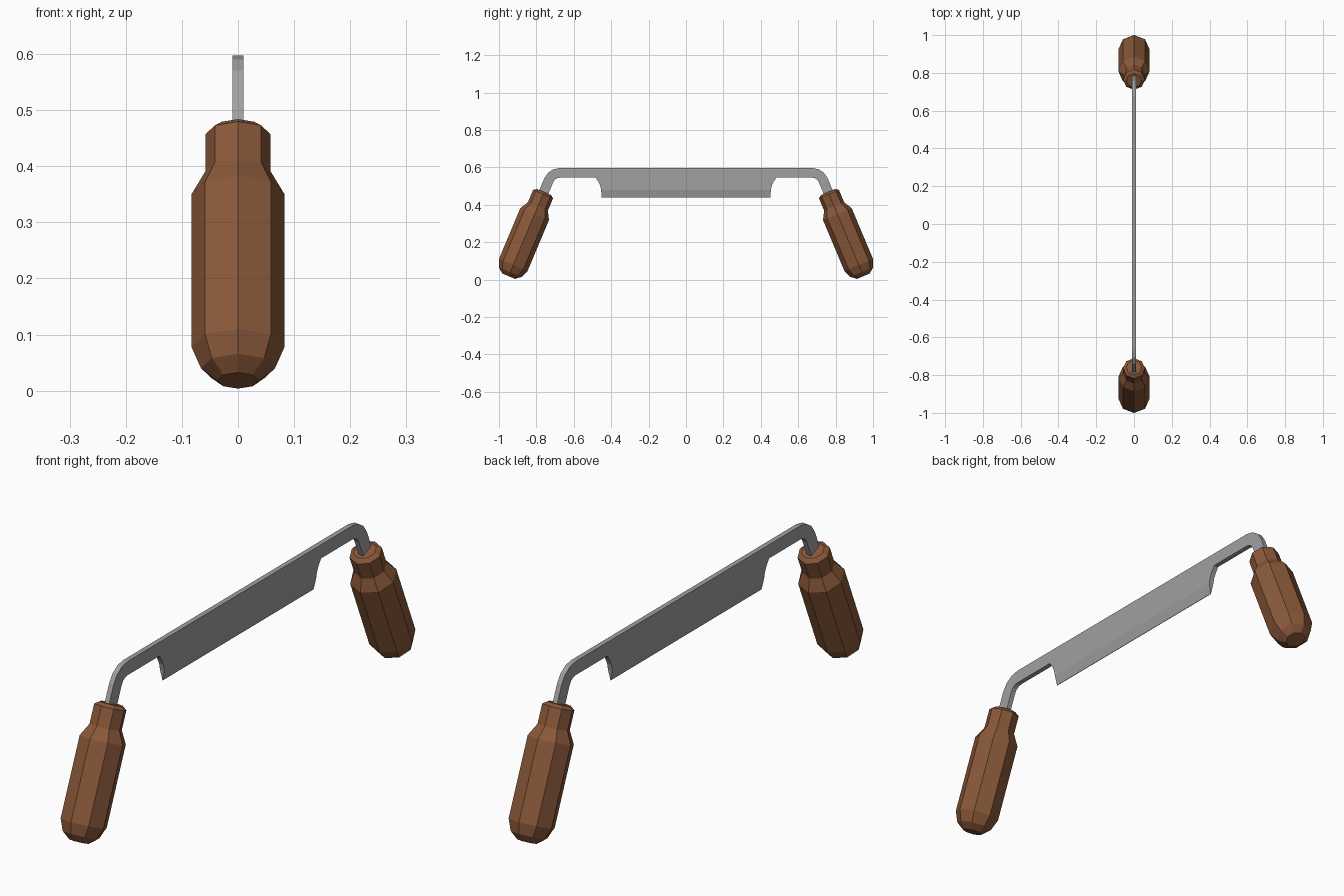
import bpy, bmesh, math
from mathutils import Vector

if "Cube" in bpy.data.objects:
    bpy.data.objects.remove(bpy.data.objects["Cube"])

TILT = math.radians(22.8)      # lean of the handles and tangs
HALF = 0.0095                  # half thickness of the steel


def material(name, rgb):
    m = bpy.data.materials.new(name)
    m.diffuse_color = (*rgb, 1)
    m.use_nodes = True
    m.node_tree.nodes["Principled BSDF"].inputs["Base Color"].default_value = m.diffuse_color
    return m


steel = material("grey steel", (0.35, 0.35, 0.35))
wood = material("brown wood", (0.25, 0.098, 0.042))


def finish(name, bm, mat):
    bmesh.ops.recalc_face_normals(bm, faces=bm.faces)
    me = bpy.data.meshes.new(name)
    bm.to_mesh(me)
    bm.free()
    me.materials.append(mat)
    ob = bpy.data.objects.new(name, me)
    bpy.context.collection.objects.link(ob)
    return ob


# Blade with bent tangs: half outline in (y, z), mirrored across y = 0
cy, cz, r_in, r_out = 0.673, 0.505, 0.04, 0.092
angles = [math.radians(90) + (TILT - math.radians(90)) * i / 3 for i in range(4)]
outer = [(cy + r_out * math.cos(a), cz + r_out * math.sin(a)) for a in angles]
inner = [(cy + r_in * math.cos(a), cz + r_in * math.sin(a)) for a in reversed(angles)]


def down(p, d):
    return (p[0] + d * math.sin(TILT), p[1] - d * math.cos(TILT))


half = outer + [down(outer[-1], 0.12), down(inner[0], 0.12)] + inner
half += [(0.484, 0.545), (0.469, 0.524), (0.459, 0.503), (0.454, 0.48)]
outline = half + [(-y, z) for y, z in reversed(half)]

bm = bmesh.new()
side = bm.faces.new([bm.verts.new((-HALF, y, z)) for y, z in outline])
ext = bmesh.ops.extrude_face_region(bm, geom=[side], use_keep_orig=True)
for v in ext["geom"]:
    if isinstance(v, bmesh.types.BMVert):
        v.co.x = HALF

# Cutting edge: pull the lower face down to a thin bevel
low = [f for f in bm.faces
       if all(abs(v.co.z - 0.48) < 1e-4 and abs(v.co.y) < 0.46 for v in f.verts)]
ext = bmesh.ops.extrude_face_region(bm, geom=low)
bmesh.ops.delete(bm, geom=low, context='FACES_ONLY')
for v in ext["geom"]:
    if isinstance(v, bmesh.types.BMVert):
        v.co = Vector((v.co.x * 0.1, math.copysign(0.451, v.co.y), 0.438))
finish("blade", bm, steel)

# Eight-sided handles: (height of ring centre, radius) along the tilted axis
RINGS = [(0.018, 0.037), (0.040, 0.066), (0.078, 0.083), (0.350, 0.083),
         (0.391, 0.058), (0.457, 0.058), (0.468, 0.041)]


def handle(name, s):
    bm = bmesh.new()
    loops = []
    for z, r in RINGS:
        y = 0.9235 - (z - 0.078) * math.tan(TILT)
        loop = []
        for i in range(8):
            a = i * math.pi / 4
            u = r * math.sin(a)
            loop.append(bm.verts.new((r * math.cos(a),
                                      s * (y + u * math.cos(TILT)),
                                      z + u * math.sin(TILT))))
        loops.append(loop)
    for a, b in zip(loops, loops[1:]):
        for i in range(8):
            j = (i + 1) % 8
            bm.faces.new((a[i], a[j], b[j], b[i]))
    bm.faces.new(loops[0])
    bm.faces.new(loops[-1])
    finish(name, bm, wood)


handle("front_handle", -1)
handle("back_handle", 1)
